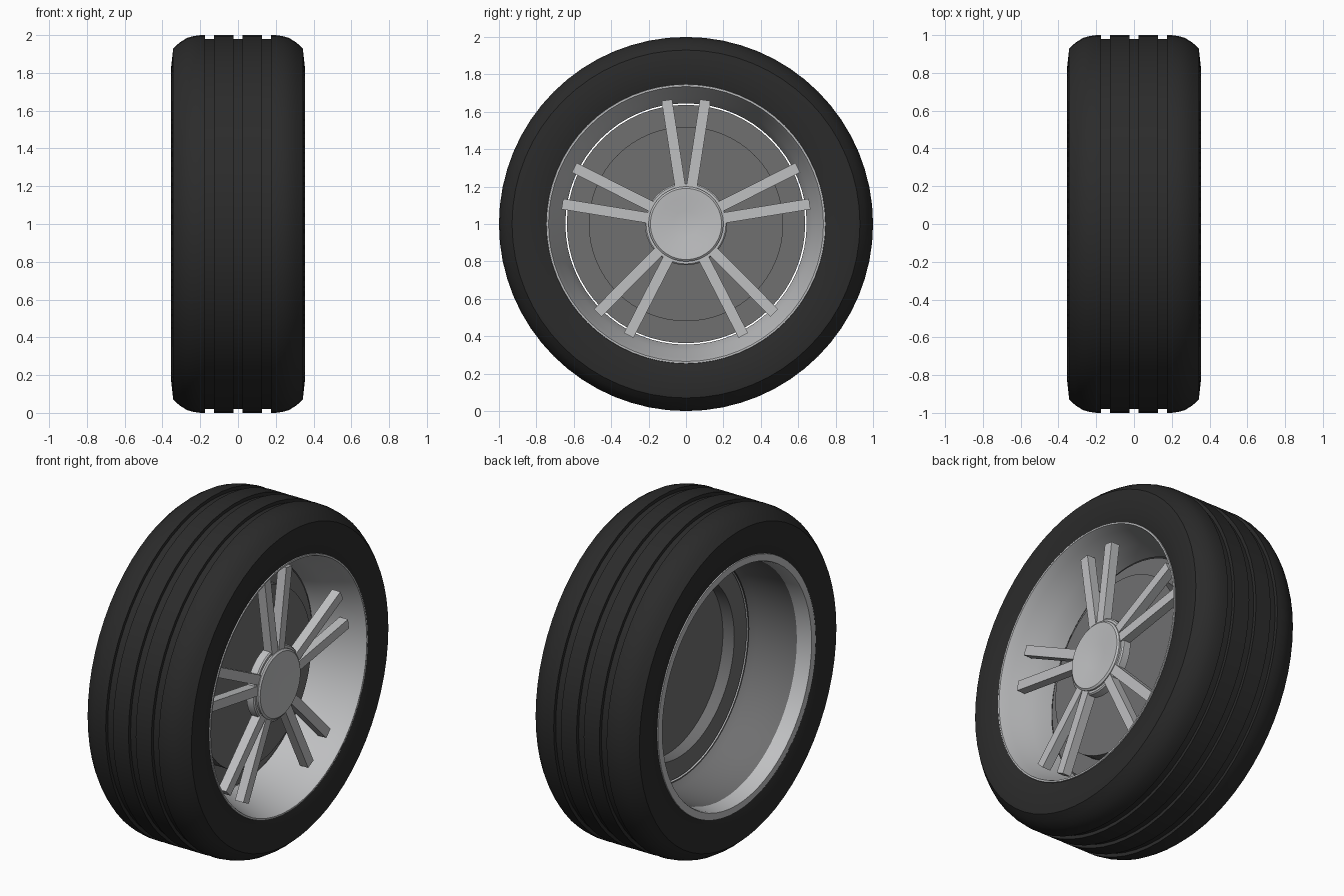
import bpy, bmesh, math
from mathutils import Matrix, Vector

cube = bpy.data.objects.get("Cube")
if cube:
    bpy.data.objects.remove(cube, do_unlink=True)

SEGMENTS = 64
CENTRE = Vector((0, 0, 1))


def material(name, r, g, b):
    m = bpy.data.materials.new(name)
    m.use_nodes = True
    m.diffuse_color = (r, g, b, 1)
    node = next(n for n in m.node_tree.nodes if n.type == 'BSDF_PRINCIPLED')
    node.inputs["Base Color"].default_value = (r, g, b, 1)
    return m


rubber = material("black rubber", .024, .024, .024)
silver = material("silver alloy", .52, .525, .535)
steel = material("dark grey steel", .16, .16, .163)


def finish(bm, name, mat, smooth=True):
    mesh = bpy.data.meshes.new(name)
    bm.to_mesh(mesh)
    bm.free()
    mesh.materials.append(mat)
    obj = bpy.data.objects.new(name, mesh)
    bpy.context.collection.objects.link(obj)
    obj.location = CENTRE
    if smooth:
        bpy.ops.object.select_all(action='DESELECT')
        obj.select_set(True)
        bpy.context.view_layer.objects.active = obj
        bpy.ops.object.shade_smooth_by_angle(angle=math.radians(32))
    return obj


def lathe(name, mat, profile, closed=False):
    """Turn a profile of (x, radius) points around the axle."""
    bm = bmesh.new()
    verts = [bm.verts.new((x, 0, r)) for x, r in profile]
    pairs = list(zip(verts, verts[1:]))
    if closed:
        pairs.append((verts[-1], verts[0]))
    edges = [bm.edges.new(p) for p in pairs]
    bmesh.ops.spin(bm, geom=verts + edges, cent=(0, 0, 0), axis=(1, 0, 0),
                   angle=math.tau, steps=SEGMENTS, use_merge=True)
    bmesh.ops.remove_doubles(bm, verts=bm.verts, dist=.0005)
    bmesh.ops.recalc_face_normals(bm, faces=bm.faces)
    return finish(bm, name, mat)


# Tyre: mirrored shoulders with three square grooves in the tread
shoulder = [(.33, .742), (.354, .83), (.343, .93), (.31, .96), (.27, .985), (.235, .995), (.2, 1)]
tread = []
for x in (.151, 0, -.151):
    tread += [(x + .024, 1), (x + .024, .98), (x - .024, .98), (x - .024, 1)]
mirrored = [(-x, r) for x, r in reversed(shoulder)]
lathe("tyre", rubber, shoulder + tread + mirrored, closed=True)

# Rim: dished outer face, back lip, and dark inner barrel
lathe("rim_face", silver, [(.325, .748), (.337, .745), (.337, .735), (.325, .73), (.28, .715), (.22, .695),
                           (.16, .675), (.1, .657), (.04, .645)])
lathe("rim_back_lip", silver, [(-.325, .748), (-.337, .745), (-.337, .705), (-.325, .7), (-.25, .69)])
lathe("rim_barrel", steel, [(-.25, .69), (-.2, .69), (0, .675), (.04, .65)])

# Stepped brake disc, separated from the rim by a thin gap
lathe("brake_disc", steel, [(.045, .637), (.045, .52), (.12, .52), (.12, 0)])

# Hub plate and slightly dished cap
lathe("hub_plate", silver, [(.21, 0), (.21, .22), (.255, .22), (.262, .213), (.262, 0)])
lathe("hub_cap", silver, [(.255, .2), (.272, .2), (.28, .19), (.276, .14), (.268, .07), (.264, 0)])

# Five pairs of straight spokes
bm = bmesh.new()
for pair in range(5):
    for side in (-1, 1):
        turn = Matrix.Rotation(math.radians(72 * pair + 8.8 * side), 4, 'X')
        place = Matrix.Translation((.24, 0, .425))
        size = Matrix.Diagonal((.055, .057, .49, 1))
        bmesh.ops.create_cube(bm, size=1, matrix=turn @ place @ size)
finish(bm, "spokes", silver, smooth=False)
